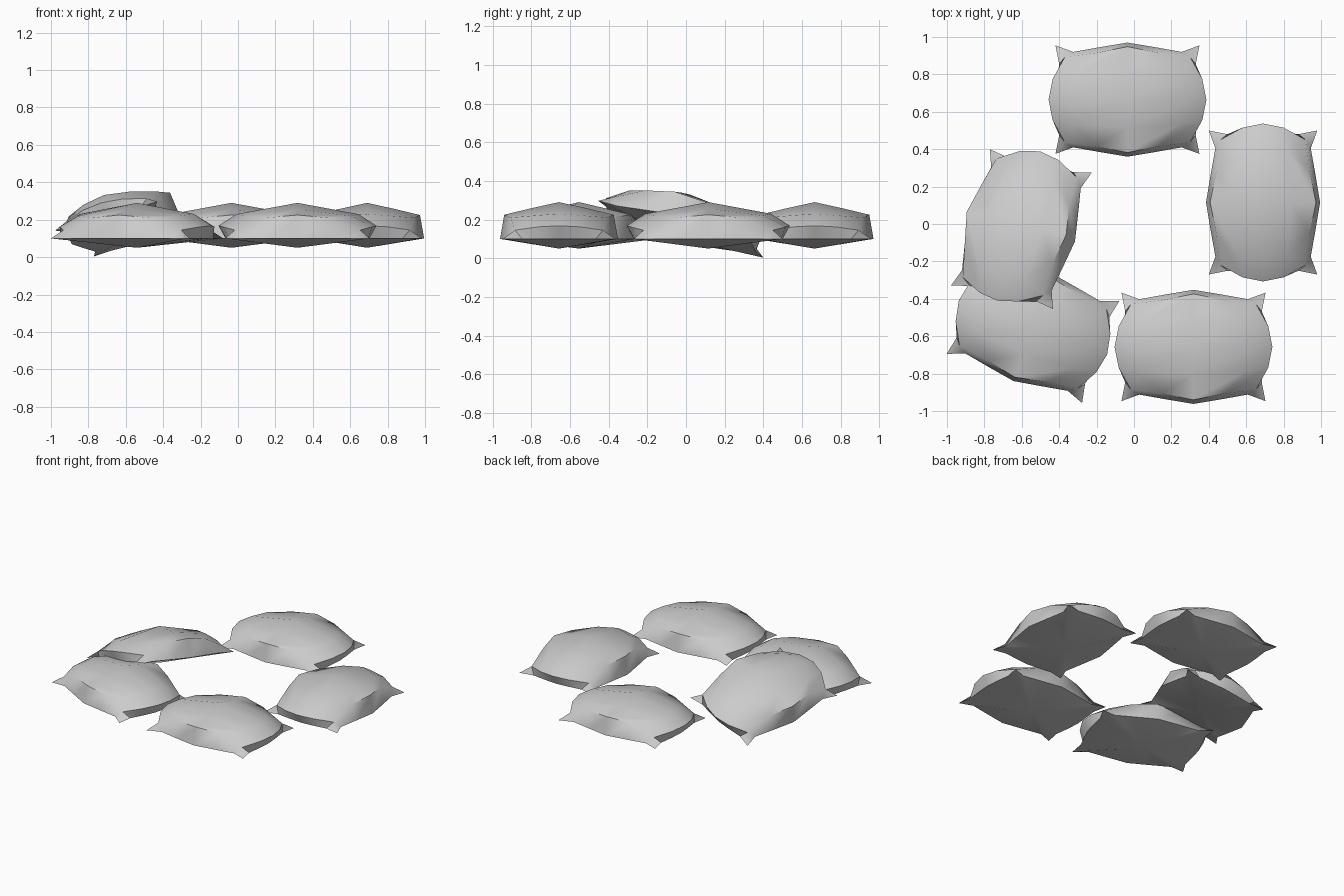
import bpy, bmesh
from math import radians
from mathutils import Matrix, Vector

if "Cube" in bpy.data.objects:
    bpy.data.objects.remove(bpy.data.objects["Cube"])

# One quarter of the pillow's upper skin, [x step][y step]; the last row and column are the seam
Q = [
    [(0, 0, .19), (0, .15, .157), (0, .283, .125), (0, .305, 0)],
    [(.325, 0, .13), (.285, .13, .12), (.165, .25, .11), (.15, .28, 0)],
    [(.422, 0, .068), (.40, .11, .062), (.335, .228, .045), (.29, .255, 0)],
    [(.385, 0, 0), (.378, .09, 0), (.365, .19, 0), (.385, .29, 0)],
]


def pillow_mesh():
    bm = bmesh.new()
    grid = {}
    # mirror the quarter into a full 7 x 7 grid
    for i in range(-3, 4):
        for j in range(-3, 4):
            x, y, z = Q[abs(i)][abs(j)]
            grid[i, j] = bm.verts.new((x if i > 0 else -x, y if j > 0 else -y, z))
    for i in range(-3, 3):
        for j in range(-3, 3):
            bm.faces.new([grid[i, j], grid[i + 1, j], grid[i + 1, j + 1], grid[i, j + 1]])
    # shallow underside fanned from the seam
    rim = [e for e in bm.edges if e.is_boundary]
    low = bm.verts.new((0, 0, -.05))
    for e in rim:
        bm.faces.new([e.verts[0], e.verts[1], low])
    bmesh.ops.recalc_face_normals(bm, faces=bm.faces[:])
    me = bpy.data.meshes.new("pillow")
    bm.to_mesh(me)
    bm.free()
    me.shade_smooth()
    me.set_sharp_from_angle(angle=radians(50))
    return me


mesh = pillow_mesh()


def place(name, matrix):
    ob = bpy.data.objects.new(name, mesh)
    bpy.context.collection.objects.link(ob)
    ob.matrix_world = matrix


# Pillows lying flat in a ring
for name, x, y, turn in [("back_pillow", -.035, .665, 0),
                         ("right_pillow", .69, .115, 90),
                         ("front_right_pillow", .318, -.657, 0),
                         ("front_left_pillow", -.54, -.553, -20)]:
    place(name, Matrix.Translation((x, y, .1)) @ Matrix.Rotation(radians(turn), 4, 'Z'))

# Left pillow leaning on its neighbour
ax = Vector((.207, .728, -.139)).normalized()
ay = Vector((-.545, .125, -.155))
az = ax.cross(ay).normalized()
ay = az.cross(ax)
rot = Matrix((ax, ay, az)).transposed().to_4x4()
place("left_leaning_pillow", Matrix.Translation((-.602, -.027, .15)) @ rot)
